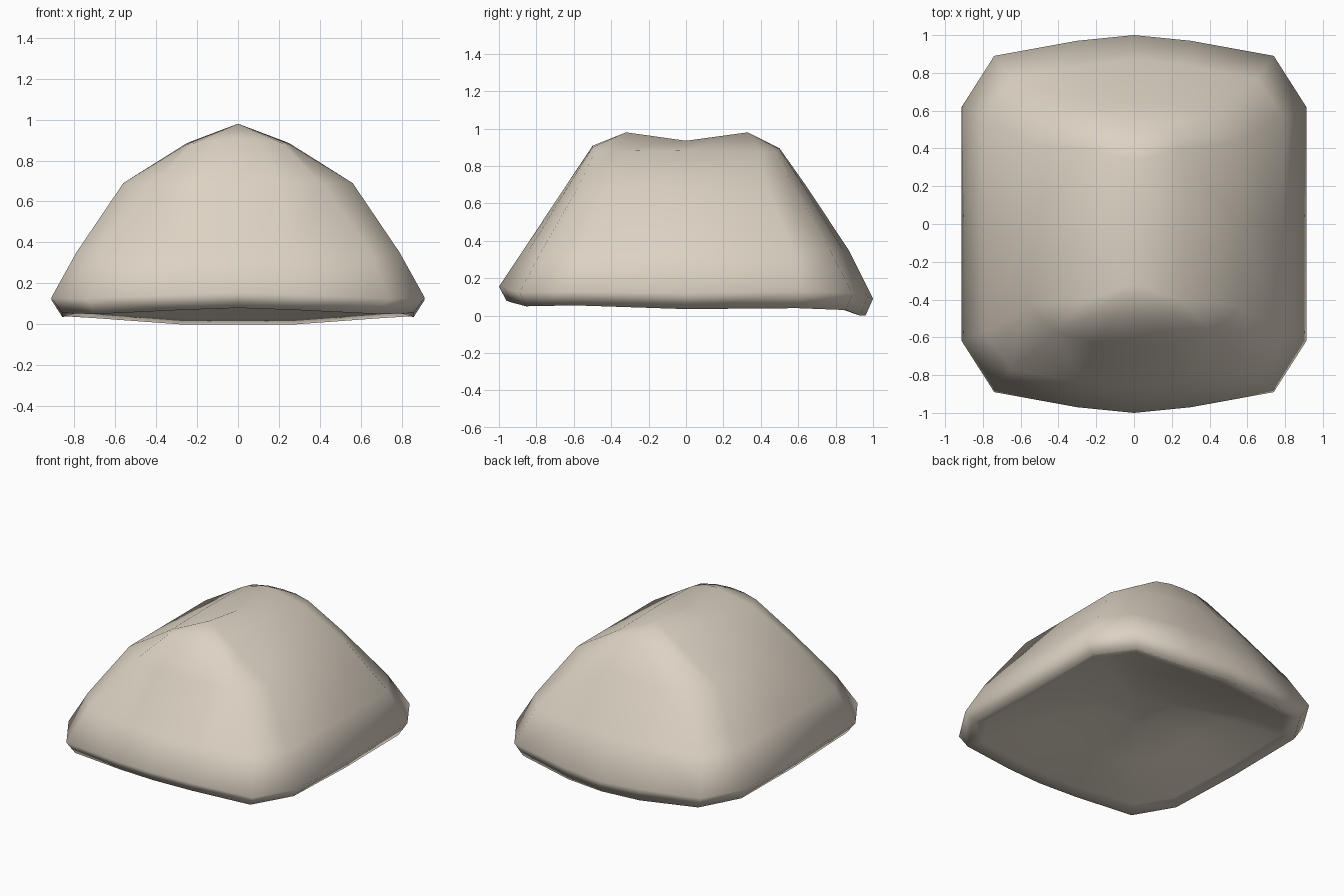
import bpy, bmesh

if "Cube" in bpy.data.objects:
    bpy.data.objects.remove(bpy.data.objects["Cube"])

# Plan of half a ring, from front centre round the right side to back centre
def half_ring(quarter, z):
    plan = [(x, -y) for x, y in quarter] + [(x, y) for x, y in quarter[-2::-1]]
    zs = z if isinstance(z, list) else [z] * 9
    return [(x, y, h) for (x, y), h in zip(plan, zs)]

def scaled(quarter, sx, sy):
    return [(x * sx, y * sy) for x, y in quarter]

rim = [(0, 1), (.3, .97), (.74, .89), (.912, .62), (.912, 0)]
low = [(0, .87), (.27, .84), (.65, .77), (.79, .57), (.79, 0)]
mid = [(0, .645), (.2, .63), (.41, .575), (.56, .43), (.56, 0)]
top = [(0, .5), (.11, .5), (.22, .485), (.25, .4), (.25, 0)]
lip_z = [.08, .07, .05, .055, .035, .04, .03, .0, .0]

# Rings run from the hollow underside, round the lip, up to the crown
rings = [
    half_ring(scaled(rim, .25, .25), .25),
    half_ring(scaled(rim, .55, .55), .17),
    half_ring(scaled(rim, .86, .87), [z * .8 + .03 for z in lip_z]),
    half_ring(scaled(rim, .94, .96), lip_z),
    half_ring(rim, [.155, .145, .125, .13, .12, .13, .12, .1, .09]),
    half_ring(low, .35),
    half_ring(mid, .69),
    half_ring(top, [.908, .9, .882, .88, .885, .88, .875, .89, .895]),
]

bm = bmesh.new()
rows = [[bm.verts.new(p) for p in r] for r in rings]
for a, b in zip(rows, rows[1:]):
    for i in range(8):
        bm.faces.new((a[i], a[i + 1], b[i + 1], b[i]))

# Ceiling of the hollow
hub = bm.verts.new((0, 0, .28))
for i in range(8):
    bm.faces.new((hub, rows[0][i + 1], rows[0][i]))

# Saddle ridge on the crown
front, dip, back = [bm.verts.new((0, y, z)) for y, z in ((-.32, .98), (0, .935), (.33, .98))]
t = rows[-1]
for i in range(3):
    bm.faces.new((t[i], t[i + 1], front))
    bm.faces.new((t[i + 5], t[i + 6], back))
bm.faces.new((t[3], t[4], dip, front))
bm.faces.new((t[4], t[5], back, dip))

# Mirror to the left side
bmesh.ops.mirror(bm, geom=bm.verts[:] + bm.edges[:] + bm.faces[:], axis='X', merge_dist=.001)
bmesh.ops.remove_doubles(bm, verts=bm.verts[:], dist=.001)
bmesh.ops.recalc_face_normals(bm, faces=bm.faces[:])
for f in bm.faces:
    f.smooth = True
mesh = bpy.data.meshes.new("domed_cover")
bm.to_mesh(mesh)
bm.free()

# Beige finish
mat = bpy.data.materials.new("beige")
mat.diffuse_color = (.72, .65, .55, 1)
mat.use_nodes = True
mat.node_tree.nodes["Principled BSDF"].inputs["Base Color"].default_value = mat.diffuse_color
mesh.materials.append(mat)
bpy.context.collection.objects.link(bpy.data.objects.new("domed_cover", mesh))
